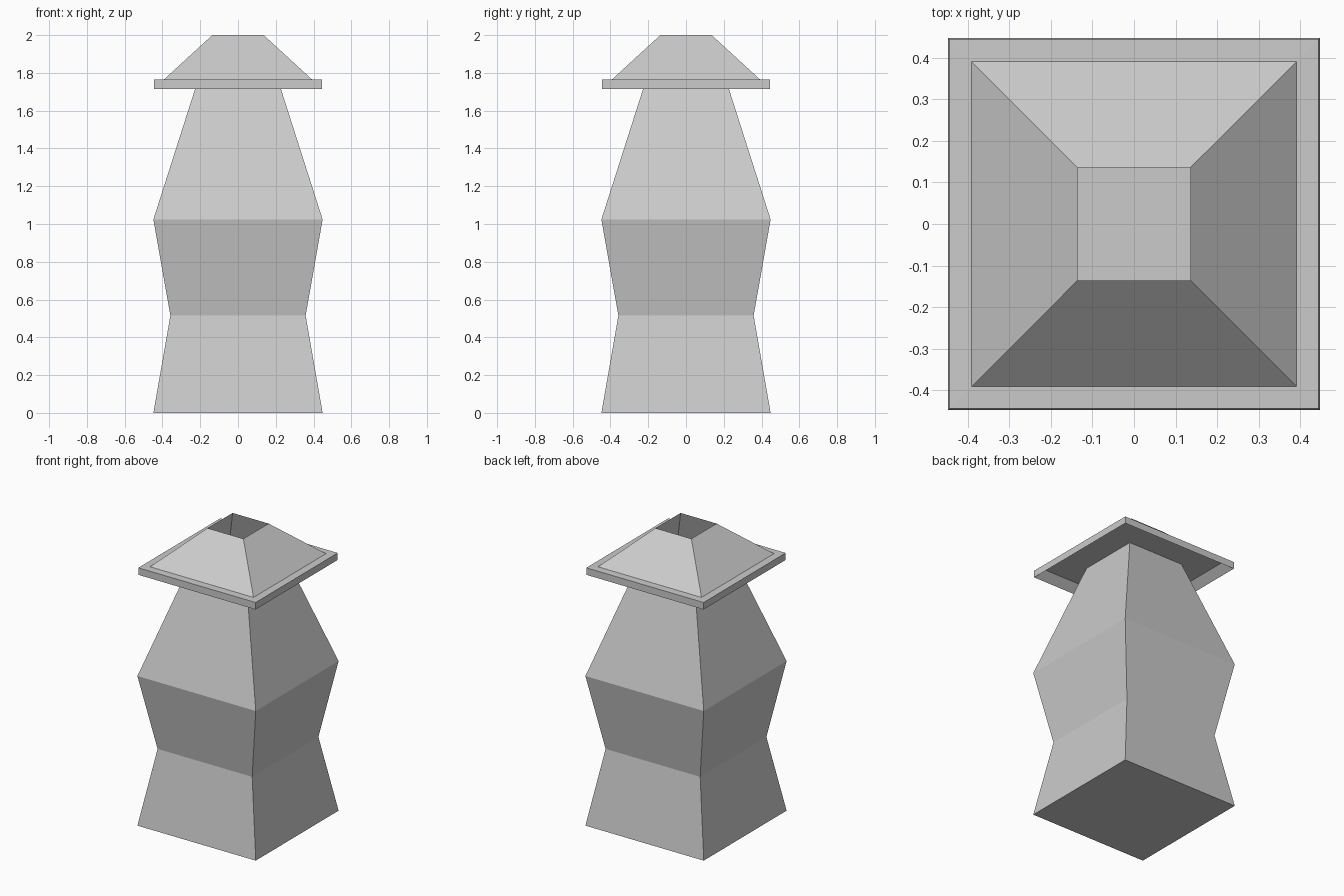
import bpy, bmesh

if "Cube" in bpy.data.objects:
    bpy.data.objects.remove(bpy.data.objects["Cube"])


def square_tube(name, profile, closed=False, cap_bottom=False):
    """Sweep a (half width, height) profile around a square."""
    bm = bmesh.new()
    rings = [[bm.verts.new((sx * h, sy * h, z))
              for sx, sy in ((-1, -1), (1, -1), (1, 1), (-1, 1))]
             for h, z in profile]
    pairs = list(zip(rings, rings[1:]))
    if closed:
        pairs.append((rings[-1], rings[0]))
    for a, b in pairs:
        for i in range(4):
            j = (i + 1) % 4
            bm.faces.new((a[i], a[j], b[j], b[i]))
    if cap_bottom:
        bm.faces.new(rings[0][::-1])
    mesh = bpy.data.meshes.new(name)
    bm.to_mesh(mesh)
    bm.free()
    obj = bpy.data.objects.new(name, mesh)
    bpy.context.collection.objects.link(obj)
    return obj


# Waisted body: a hollow shaft that runs up through the cap to the open top
square_tube("chimney_body",
            [(0.448, 0), (0.358, 0.515), (0.448, 1.024), (0.136, 2.0)],
            cap_bottom=True)

# Cap: flat underside, bevelled lip, vertical rim, ledge and sloping roof
square_tube("chimney_cap",
            [(0.211, 1.764), (0.392, 1.764), (0.444, 1.716),
             (0.444, 1.764), (0.392, 1.765), (0.136, 2.0)])
